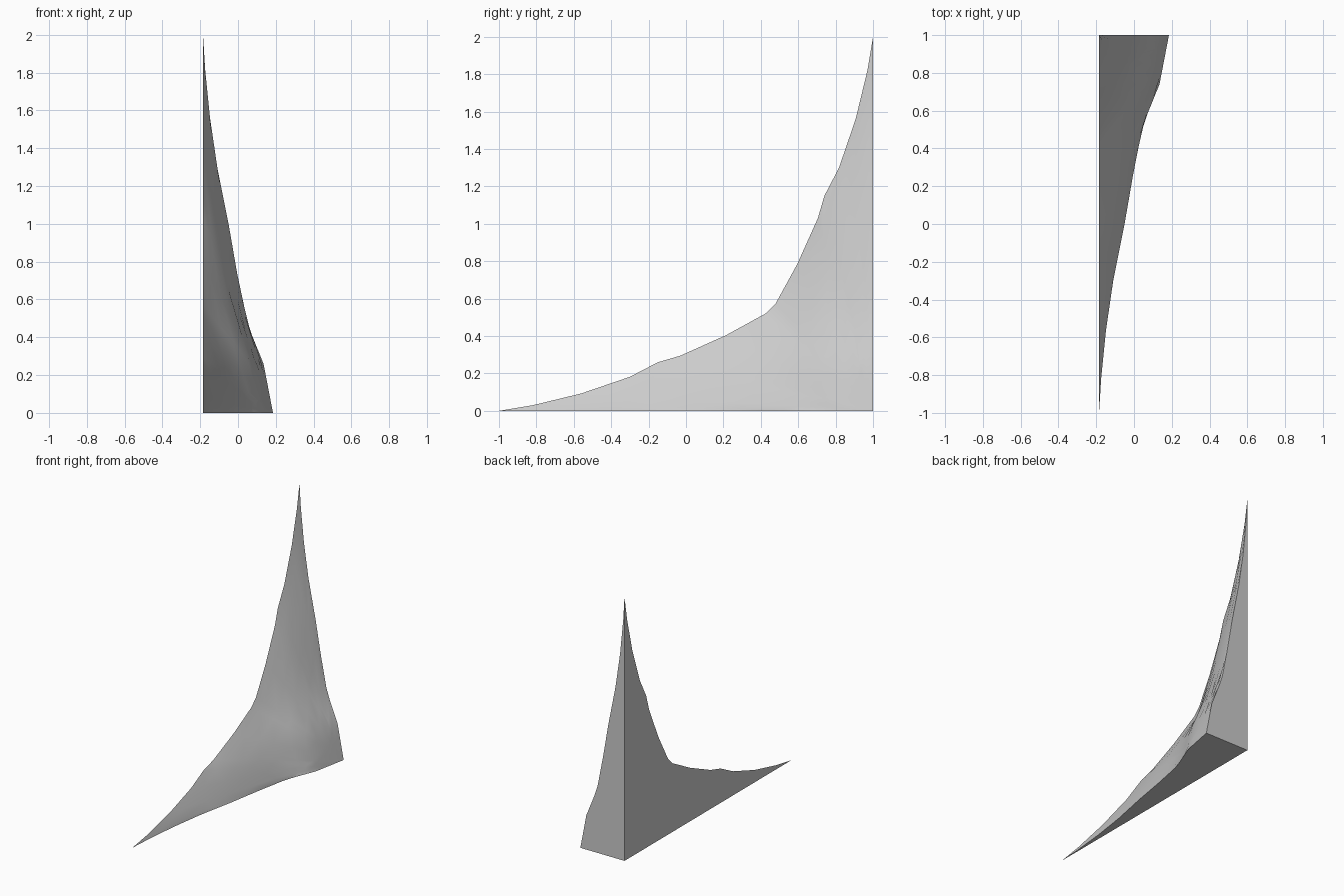
import bpy
import bmesh
import math

cube = bpy.data.objects.get("Cube")
if cube:
    bpy.data.objects.remove(cube)

SIDE_X = -0.185   # plane of the flat side wall
BACK_Y = 1.0      # plane of the flat back wall
WIDTH = 0.37

# Foot outline: (distance from the corner, width away from the side wall)
FOOT = [(0, WIDTH), (0.26, 0.32), (0.42, 0.255), (0.51, 0.225), (0.74, 0.18),
        (1.0, 0.135), (1.3, 0.075), (1.56, 0.037), (1.82, 0.011), (2.0, 0)]

# Half of the concave wall outline: (distance out, height), mirrored about the diagonal
HALF = [(2.0, 0), (1.82, 0.03), (1.56, 0.093), (1.3, 0.182), (1.15, 0.26),
        (1.03, 0.295), (0.785, 0.405), (0.575, 0.52)]
RIM = HALF + [(v, u) for u, v in reversed(HALF)]


def foot_width(d):
    """Width of the foot outline at a distance from the corner."""
    for (a, wa), (b, wb) in zip(FOOT, FOOT[1:]):
        if d <= b:
            return wa + (wb - wa) * (d - a) / (b - a)
    return 0.0


def surface_point(u, v, r):
    """Point on the curved face along the ray to rim point (u, v)."""
    def swell(s):
        return foot_width(u * s) + foot_width(v * s) - WIDTH
    w = max(0.0, swell(r) - r * r * swell(1.0))
    return (SIDE_X + w, BACK_Y - u * r, v * r)


bm = bmesh.new()

# Curved face: rays fanning from the outer bottom corner to the rim
apex = bm.verts.new((SIDE_X + WIDTH, BACK_Y, 0))
radii = [d / 2 for d, _ in FOOT[1:]]
rays = [[apex] + [bm.verts.new(surface_point(u, v, r)) for r in radii]
        for u, v in RIM]
for a, b in zip(rays, rays[1:]):
    bm.faces.new((apex, a[1], b[1]))
    for i in range(1, len(a) - 1):
        bm.faces.new((a[i], a[i + 1], b[i + 1], b[i]))

# Flat floor, back wall and side wall, each a fan from the inner corner
corner = bm.verts.new((SIDE_X, BACK_Y, 0))
for outline in (rays[0], rays[-1], [ray[-1] for ray in rays]):
    for p, q in zip(outline, outline[1:]):
        bm.faces.new((corner, p, q))
bmesh.ops.recalc_face_normals(bm, faces=bm.faces)

mesh = bpy.data.meshes.new("corner_fin")
bm.to_mesh(mesh)
bm.free()

# Plain grey material
GREY = (0.6, 0.6, 0.6, 1)
mat = bpy.data.materials.new("plain grey")
mat.use_nodes = True
mat.diffuse_color = GREY
mat.node_tree.nodes["Principled BSDF"].inputs["Base Color"].default_value = GREY
mesh.materials.append(mat)

fin = bpy.data.objects.new("corner_fin", mesh)
bpy.context.collection.objects.link(fin)
bpy.context.view_layer.objects.active = fin
fin.select_set(True)
bpy.ops.object.shade_smooth_by_angle(angle=math.radians(35))
